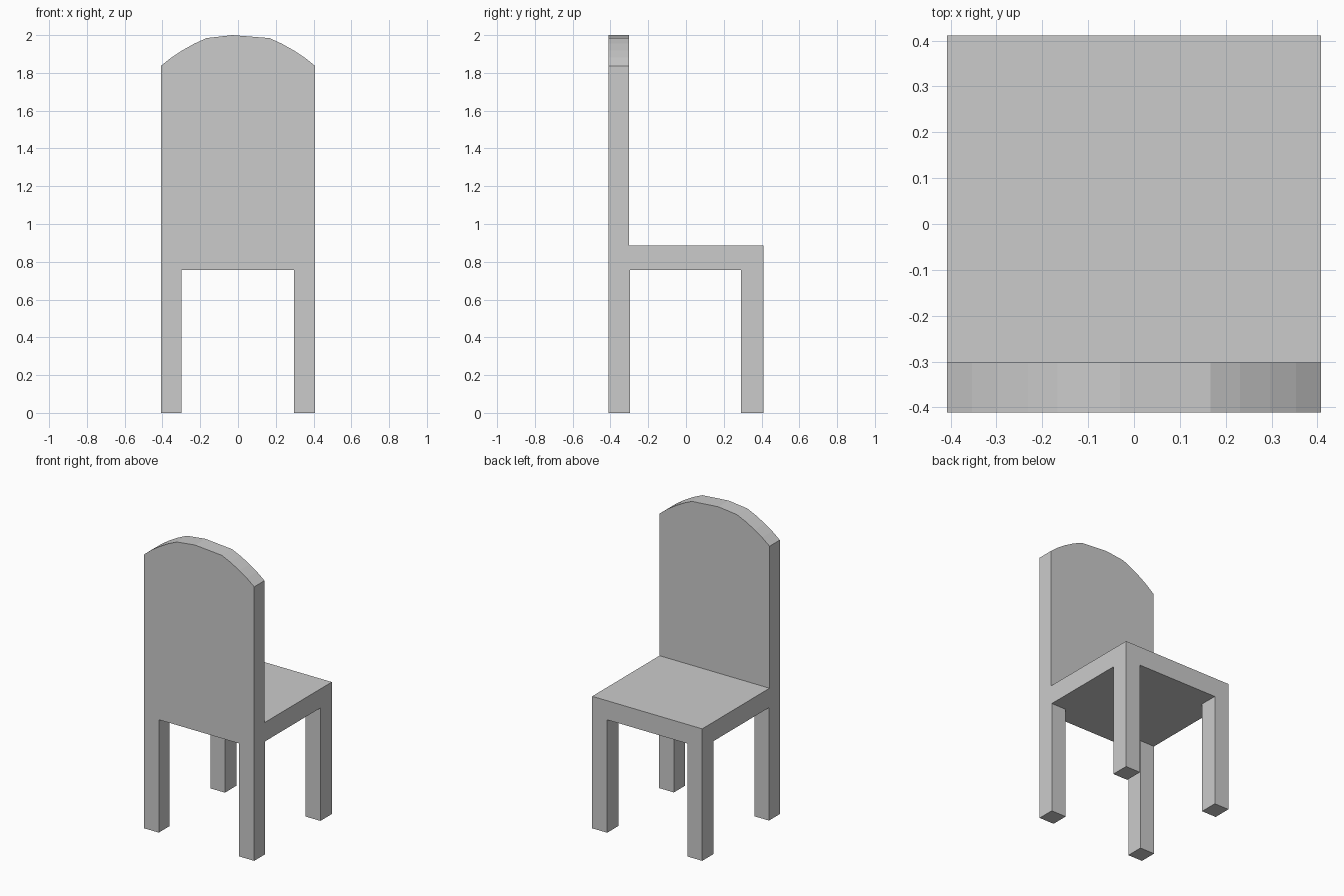
import bpy
import bmesh
from mathutils import Vector

if "Cube" in bpy.data.objects:
    bpy.data.objects.remove(bpy.data.objects["Cube"])

HALF = 0.408      # half width
DEPTH = 0.411     # half depth
SEAT_Z = 0.757
SEAT_TOP = 0.885


def extrude(name, outline, offset):
    """Make a flat-shaded solid by extruding a planar outline along offset."""
    bm = bmesh.new()
    face = bm.faces.new([bm.verts.new(p) for p in outline])
    result = bmesh.ops.extrude_face_region(bm, geom=[face], use_keep_orig=True)
    moved = [v for v in result["geom"] if isinstance(v, bmesh.types.BMVert)]
    bmesh.ops.translate(bm, verts=moved, vec=Vector(offset))
    bmesh.ops.recalc_face_normals(bm, faces=bm.faces)
    mesh = bpy.data.meshes.new(name)
    bm.to_mesh(mesh)
    bm.free()
    obj = bpy.data.objects.new(name, mesh)
    bpy.context.collection.objects.link(obj)
    return obj


def box(name, x0, x1, y0, y1, z0, z1):
    outline = [(x0, y0, z0), (x1, y0, z0), (x1, y1, z0), (x0, y1, z0)]
    return extrude(name, outline, (0, 0, z1 - z0))


# Seat slab
box("seat", -HALF, HALF, -DEPTH, DEPTH, SEAT_Z, SEAT_TOP)

# Four square legs, flush with the seat corners
for side, xa, xb in (("left", -HALF, -0.3), ("right", 0.297, HALF)):
    box(f"front_leg_{side}", xa, xb, -DEPTH, -0.296, 0, SEAT_Z)
    box(f"rear_leg_{side}", xa, xb, 0.29, DEPTH, 0, SEAT_Z)

# Backrest with a faceted arched top
arch = [(0.408, 1.837), (0.353, 1.881), (0.297, 1.918), (0.231, 1.955), (0.167, 1.984)]
profile = [(-HALF, SEAT_TOP), (HALF, SEAT_TOP)] + arch + [(-0.03, 2.0)]
profile += [(-x, z) for x, z in reversed(arch)]
extrude("backrest", [(x, -DEPTH, z) for x, z in profile], (0, 0.109, 0))
